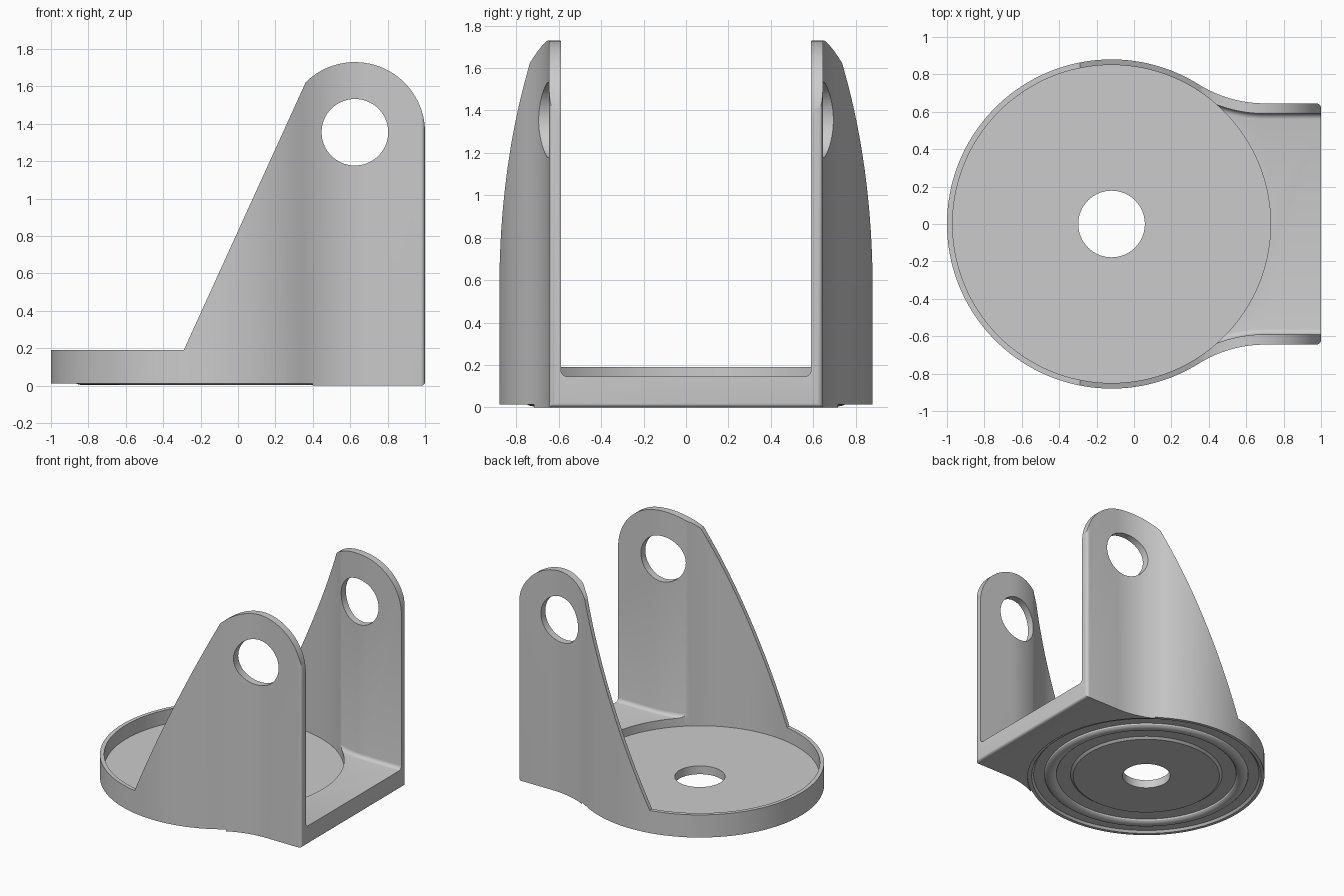
import bpy, bmesh
from math import sin, cos, pi, radians, atan2, sqrt

if "Cube" in bpy.data.objects:
    bpy.data.objects.remove(bpy.data.objects["Cube"])

CX = -0.12            # disc axis
R_OUT, R_IN = 0.88, 0.85
NECK_X, NECK_Y, FILLET = 0.70, 0.645, 0.668
WALL = 0.055


def arc(cx, cy, r, a0, a1, n):
    return [(cx + r * cos(a0 + (a1 - a0) * i / n), cy + r * sin(a0 + (a1 - a0) * i / n))
            for i in range(n + 1)]


def make_object(name, bm):
    bmesh.ops.recalc_face_normals(bm, faces=bm.faces)
    me = bpy.data.meshes.new(name)
    bm.to_mesh(me)
    bm.free()
    ob = bpy.data.objects.new(name, me)
    bpy.context.collection.objects.link(ob)
    return ob


def prism(name, pts, lo, hi, axis='z', round_floor=0):
    """Extrude a 2D outline along z (xy outline) or y (xz outline)."""
    bm = bmesh.new()
    vs = [bm.verts.new((p[0], p[1], lo) if axis == 'z' else (p[0], lo, p[1])) for p in pts]
    face = bm.faces.new(vs)
    ext = bmesh.ops.extrude_face_region(bm, geom=[face])
    d = (0, 0, hi - lo) if axis == 'z' else (0, hi - lo, 0)
    bmesh.ops.translate(bm, vec=d, verts=[v for v in ext['geom'] if isinstance(v, bmesh.types.BMVert)])
    if round_floor:
        edges = [e for e in bm.edges if all(abs(v.co.z - lo) < 1e-5 for v in e.verts)
                 and abs(e.verts[0].co.x - e.verts[1].co.x) > 1e-4]
        bmesh.ops.bevel(bm, geom=edges, offset=round_floor, segments=4, profile=0.5, affect='EDGES')
    return make_object(name, bm)


def lathe(name, profile, n=128):
    """Revolve (r, z) points around the disc axis; the ends are capped."""
    bm = bmesh.new()
    rings = [[bm.verts.new((CX + r * cos(2 * pi * i / n), r * sin(2 * pi * i / n), z))
              for i in range(n)] for r, z in profile]
    for a, b in zip(rings, rings[1:]):
        for i in range(n):
            j = (i + 1) % n
            bm.faces.new((a[i], a[j], b[j], b[i]))
    bm.faces.new(rings[0])
    bm.faces.new(rings[-1])
    return make_object(name, bm)


def boolean(target, tool, op):
    tool.hide_render = True
    mod = target.modifiers.new(op, 'BOOLEAN')
    mod.operation, mod.solver, mod.object = op, 'EXACT', tool
    bpy.context.view_layer.objects.active = target
    bpy.ops.object.modifier_apply(modifier=mod.name)
    bpy.data.objects.remove(tool, do_unlink=True)


# Plan outline: disc blended by concave fillets into a straight-sided neck
fy = NECK_Y + FILLET
t = atan2(fy, NECK_X - CX)
half = arc(1 - 0.025, NECK_Y - 0.025, 0.025, 0, pi / 2, 5)
half += arc(NECK_X, fy, FILLET, -pi / 2, t - pi, 20)
half += arc(CX, 0, R_OUT, t, pi, 56)[1:]
outline = half + [(x, -y) for x, y in reversed(half[:-1])]
bracket = prism("pivot_bracket", outline, -0.1, 1.9)

# Side profile: low rim, sloping arm edge, rounded arm top
ax, az, ar = 0.625, 1.355, 0.375
side = [(-1.2, 0), (-1.2, 0.19), (-0.29, 0.19)]
side += arc(ax, az, ar, radians(134.5), 0, 36)
side += arc(1 - 0.02, 0.02, 0.02, 0, -pi / 2, 5)
boolean(bracket, prism("side_profile_cutter", side, -1.2, 1.2, 'y'), 'INTERSECT')

# Space between the arms, with a rounded corner along the floor
ri = FILLET + WALL
inner_end = atan2(-sqrt(ri * ri - 0.28 ** 2), -0.28)
neck = [(1.2, NECK_Y - WALL)] + arc(NECK_X, fy, ri, -pi / 2, inner_end, 16)
neck += [(x, -y) for x, y in reversed(neck)]
boolean(bracket, prism("neck_cutter", neck, 0.145, 2.2, 'z', 0.03), 'DIFFERENCE')

# Dish recess inside the rim
boolean(bracket, lathe("dish_cutter", [(R_IN, 0.08), (R_IN, 2.1)]), 'DIFFERENCE')

# Ringed underside with a rounded bead
under = [(0.885, -0.2), (0.885, 0.013), (0.855, 0.013), (0.84, 0.03), (0.765, 0.03)]
under += [(0.715 + 0.045 * cos(pi * i / 8), 0.03 - 0.026 * sin(pi * i / 8)) for i in range(9)]
under += [(0.565, 0.03), (0.545, 0.015), (0.12, 0.015), (0.12, -0.2)]
boolean(bracket, lathe("underside_cutter", under), 'DIFFERENCE')

# Centre hole and the pivot hole through both arms
boolean(bracket, lathe("centre_hole_cutter", [(0.178, -0.3), (0.178, 0.5)], 64), 'DIFFERENCE')
boolean(bracket, prism("pivot_hole_cutter", arc(ax, az, 0.178, 0, 2 * pi, 64)[:-1], -1.2, 1.2, 'y'),
        'DIFFERENCE')

# Smooth curved faces, keep the hard edges
bpy.ops.object.select_all(action='DESELECT')
bracket.select_set(True)
bpy.context.view_layer.objects.active = bracket
bpy.ops.object.shade_smooth_by_angle(angle=radians(30))
